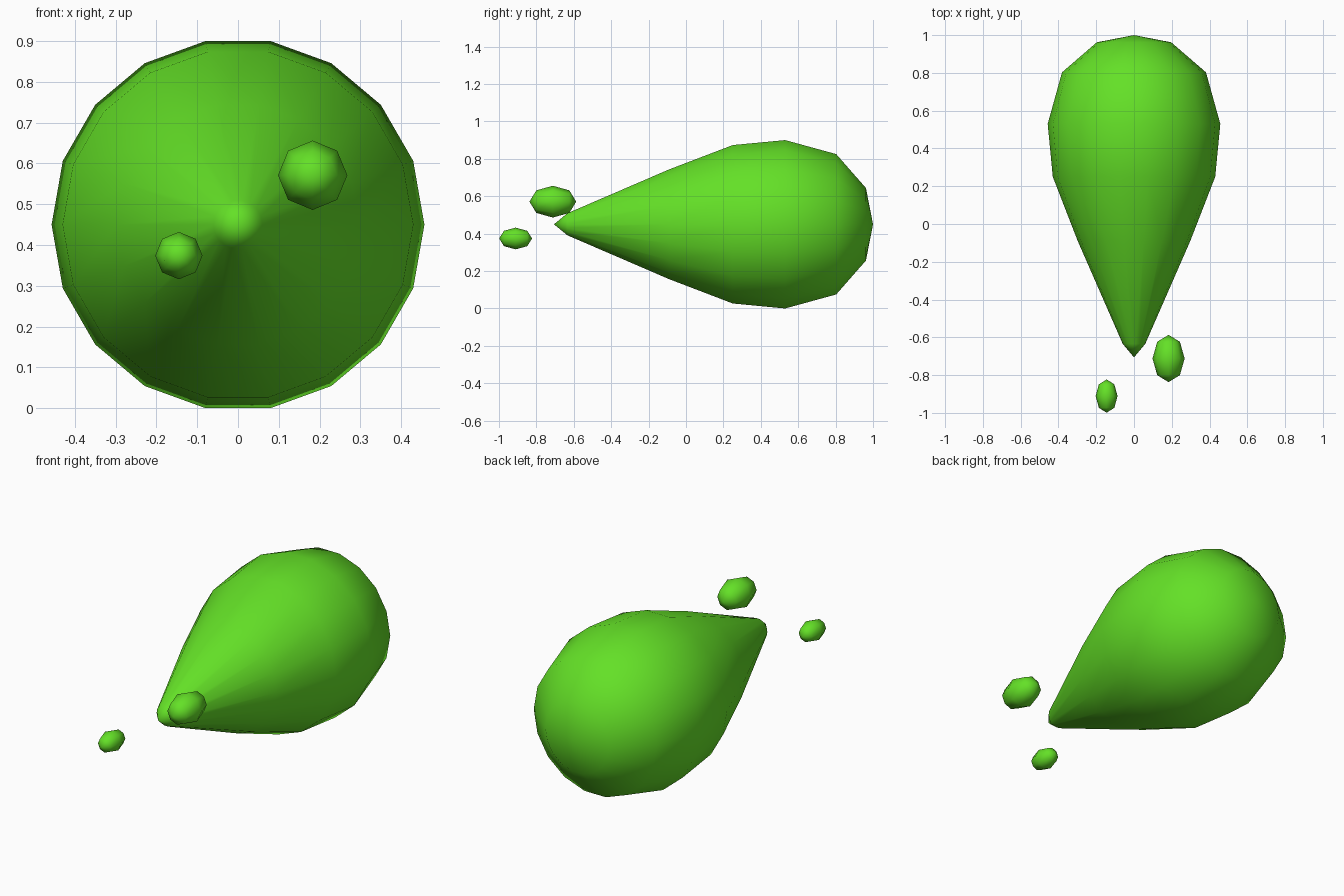
import bpy, bmesh, math

if "Cube" in bpy.data.objects:
    bpy.data.objects.remove(bpy.data.objects["Cube"])

green = bpy.data.materials.new("bright green")
green.diffuse_color = (0.127, 0.75, 0.02, 1)
green.use_nodes = True
green.node_tree.nodes["Principled BSDF"].inputs["Base Color"].default_value = green.diffuse_color


def lathe_y(name, profile, sides, center):
    """Revolve (y, radius) points around the y axis; zero radius closes an end."""
    bm = bmesh.new()
    rings = []
    for y, r in profile:
        if r == 0:
            rings.append([bm.verts.new((0, y, 0))] * sides)
        else:
            angles = [2 * math.pi * i / sides for i in range(sides)]
            rings.append([bm.verts.new((r * math.cos(a), y, r * math.sin(a))) for a in angles])
    for a, b in zip(rings, rings[1:]):
        for i in range(sides):
            j = (i + 1) % sides
            bm.faces.new(list(dict.fromkeys((a[i], a[j], b[j], b[i]))))
    bmesh.ops.recalc_face_normals(bm, faces=bm.faces)
    for f in bm.faces:
        f.smooth = True
    mesh = bpy.data.meshes.new(name)
    bm.to_mesh(mesh)
    bm.free()
    mesh.materials.append(green)
    obj = bpy.data.objects.new(name, mesh)
    obj.location = center
    bpy.context.collection.objects.link(obj)
    return obj


# Main teardrop, pointed end towards the front
drop = [(-0.706, 0), (-0.634, 0.06), (-0.09, 0.298), (0.25, 0.43),
        (0.53, 0.457), (0.803, 0.381), (0.962, 0.197), (1.0, 0)]
lathe_y("main_drop", drop, 18, (0, 0, 0.45))


# Two small stretched droplets ahead of the tip
def droplet(name, center, radius, half_length):
    pts = [(-half_length * math.cos(math.pi * k / 4),
            radius * math.sin(math.pi * k / 4) if 0 < k < 4 else 0) for k in range(5)]
    lathe_y(name, pts, 8, center)


droplet("large_droplet", (0.183, -0.712, 0.571), 0.085, 0.125)
droplet("small_droplet", (-0.145, -0.911, 0.374), 0.058, 0.088)
